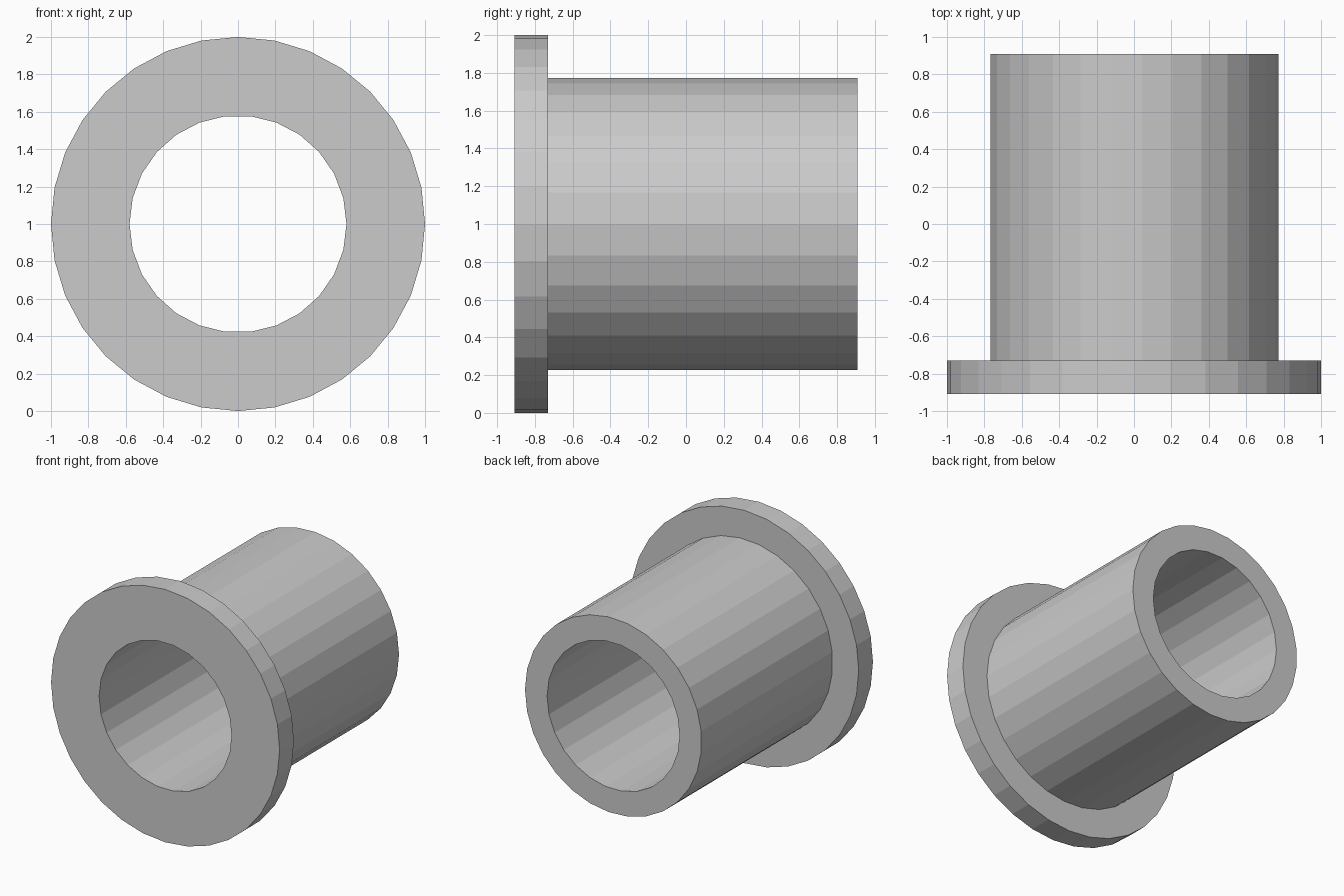
import bpy, bmesh
from math import cos, sin, tau

if "Cube" in bpy.data.objects:
    bpy.data.objects.remove(bpy.data.objects["Cube"])

Y_FRONT, Y_STEP, Y_BACK = -0.908, -0.73, 0.908
bm = bmesh.new()


def tube_wall(sides, radius, y0, y1):
    """Open faceted wall along y; returns the edge loops at y0 and y1."""
    rings = [[bm.verts.new((radius * cos(tau * i / sides), y,
                            1 + radius * sin(tau * i / sides)))
              for i in range(sides)] for y in (y0, y1)]
    for i in range(sides):
        j = (i + 1) % sides
        bm.faces.new((rings[0][i], rings[0][j], rings[1][j], rings[1][i]))
    return [[bm.edges.get((r[i], r[(i + 1) % sides])) for i in range(sides)]
            for r in rings]


def annulus(outer, inner):
    """Flat ring between two coplanar loops with different side counts."""
    bmesh.ops.triangle_fill(bm, edges=outer + inner, use_beauty=True,
                            normal=(0, 1, 0))


# Flange rim, sleeve and through bore
flange_front, flange_back = tube_wall(32, 1.0, Y_FRONT, Y_STEP)
sleeve_front, sleeve_back = tube_wall(29, 0.773, Y_STEP, Y_BACK)
bore_front, bore_back = tube_wall(26, 0.58, Y_FRONT, Y_BACK)

# Front face, shoulder and back end
annulus(flange_front, bore_front)
annulus(flange_back, sleeve_front)
annulus(sleeve_back, bore_back)

bmesh.ops.recalc_face_normals(bm, faces=bm.faces)
mesh = bpy.data.meshes.new("flanged_bushing")
bm.to_mesh(mesh)
bm.free()
bpy.context.collection.objects.link(bpy.data.objects.new("flanged_bushing", mesh))
